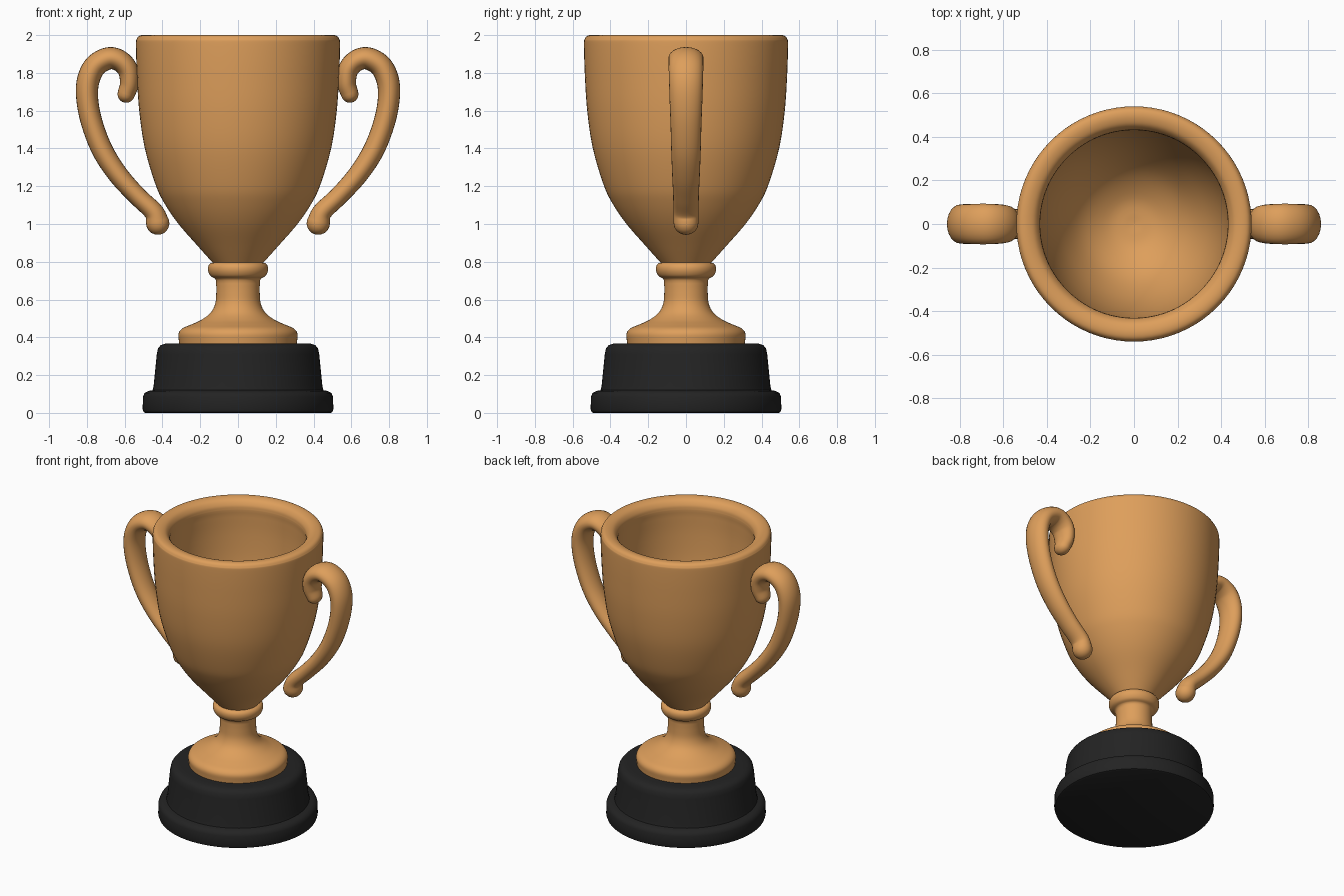
import bpy, bmesh, math
from mathutils import Vector

if "Cube" in bpy.data.objects:
    bpy.data.objects.remove(bpy.data.objects["Cube"])


def material(name, rgb):
    m = bpy.data.materials.new(name)
    m.diffuse_color = (*rgb, 1)
    m.use_nodes = True
    m.node_tree.nodes["Principled BSDF"].inputs["Base Color"].default_value = m.diffuse_color
    return m


GOLD = material("bronze gold", (0.73, 0.345, 0.105))
BLACK = material("black", (0.017, 0.017, 0.017))


def spline(pts, steps):
    """Catmull-Rom curve through points of any dimension."""
    p = [Vector(q) for q in pts]
    p = [2 * p[0] - p[1]] + p + [2 * p[-1] - p[-2]]
    out = []
    for i in range(1, len(p) - 2):
        a, b, c, d = p[i - 1:i + 3]
        for s in range(steps):
            t = s / steps
            out.append(0.5 * (2 * b + (c - a) * t + (2 * a - 5 * b + 4 * c - d) * t * t
                              + (3 * b - a - 3 * c + d) * t ** 3))
    return out + [p[-2]]


def skin(name, rings, mat, angle=40):
    """Join rings of points into a closed, smooth skin."""
    bm = bmesh.new()
    vs = [[bm.verts.new(co) for co in ring] for ring in rings]
    n = len(vs[0])
    for a, b in zip(vs, vs[1:]):
        for j in range(n):
            k = (j + 1) % n
            bm.faces.new((a[j], a[k], b[k], b[j]))
    bm.faces.new(vs[0][::-1])
    bm.faces.new(vs[-1])
    bmesh.ops.recalc_face_normals(bm, faces=bm.faces)
    me = bpy.data.meshes.new(name)
    bm.to_mesh(me)
    bm.free()
    me.materials.append(mat)
    ob = bpy.data.objects.new(name, me)
    bpy.context.collection.objects.link(ob)
    bpy.ops.object.select_all(action='DESELECT')
    ob.select_set(True)
    bpy.context.view_layer.objects.active = ob
    bpy.ops.object.shade_smooth_by_angle(angle=math.radians(angle))
    return ob


def lathe(name, profile, mat, n=80):
    rings = [[(r * math.cos(math.tau * j / n), r * math.sin(math.tau * j / n), z)
              for j in range(n)] for r, z in profile]
    return skin(name, rings, mat)


# Black plinth with a stepped foot
lathe("plinth", [(0.49, 0), (0.50, 0.005), (0.505, 0.02), (0.503, 0.085), (0.495, 0.105),
                 (0.475, 0.116), (0.452, 0.12), (0.447, 0.14), (0.43, 0.31), (0.424, 0.34),
                 (0.41, 0.358), (0.385, 0.367), (0.35, 0.368)], BLACK)

# Flared foot, stem and collar
foot = spline([(0.313, 0.38), (0.315, 0.42), (0.295, 0.447), (0.25, 0.467), (0.195, 0.492),
               (0.145, 0.53), (0.12, 0.58), (0.115, 0.64), (0.116, 0.70)], 4)
collar = spline([(0.122, 0.712), (0.145, 0.725), (0.158, 0.75), (0.158, 0.775),
                 (0.145, 0.792), (0.12, 0.797)], 4)
lathe("foot_and_stem", [(0.311, 0.36)] + [tuple(p) for p in foot + collar], GOLD)

# Hollow bowl: outside wall, rounded rim, inside wall
outer = spline([(0.125, 0.785), (0.21, 0.88), (0.315, 1.0), (0.39, 1.11), (0.437, 1.21),
                (0.493, 1.4), (0.523, 1.6), (0.536, 1.8), (0.54, 1.95), (0.536, 1.98),
                (0.52, 1.997), (0.49, 2.0), (0.457, 1.988), (0.436, 1.96), (0.431, 1.93)], 5)
inner = spline([(0.434, 1.91), (0.436, 1.75), (0.425, 1.55), (0.39, 1.35), (0.33, 1.18),
                (0.24, 1.04), (0.12, 0.955), (0.01, 0.935)], 5)
lathe("bowl", [tuple(p) for p in outer + inner], GOLD)

# Scrolled handle: x, z, thickness in plane, half width in y
path = spline([(0.592, 1.688, 0.046, 0.06), (0.575, 1.745, 0.05, 0.075),
               (0.583, 1.815, 0.054, 0.085), (0.625, 1.863, 0.057, 0.091),
               (0.685, 1.877, 0.059, 0.093), (0.755, 1.838, 0.06, 0.092),
               (0.793, 1.76, 0.06, 0.09), (0.798, 1.66, 0.058, 0.087),
               (0.772, 1.53, 0.057, 0.082), (0.715, 1.385, 0.056, 0.078),
               (0.63, 1.255, 0.053, 0.073), (0.53, 1.145, 0.05, 0.068),
               (0.447, 1.065, 0.052, 0.067), (0.425, 1.005, 0.062, 0.066)], 6)


def rounded_ends(path):
    """Yield centre, direction and half sizes, with domed caps at both ends."""
    n = len(path)
    frames = []
    for i, p in enumerate(path):
        d = path[min(i + 1, n - 1)] - path[max(i - 1, 0)]
        frames.append((Vector((p[0], 0, p[1])), Vector((d[0], 0, d[1])).normalized(), p[2], p[3]))

    def cap(frame, sign):
        c, d, a, b = frame
        return [(c + d * sign * a * math.sin(t), d, a * math.cos(t), b * math.cos(t))
                for t in (0.35, 0.7, 1.0, 1.25, 1.45)]
    return cap(frames[0], -1)[::-1] + frames + cap(frames[-1], 1)


rings = []
for c, d, a, b in rounded_ends(path):
    side = Vector((d.z, 0, -d.x))
    rings.append([c + side * a * math.cos(math.tau * j / 24)
                  + Vector((0, b * math.sin(math.tau * j / 24), 0)) for j in range(24)])
handles = skin("handles", rings, GOLD, 60)
mirror = handles.modifiers.new("other side", 'MIRROR')
mirror.use_axis = (True, False, False)
